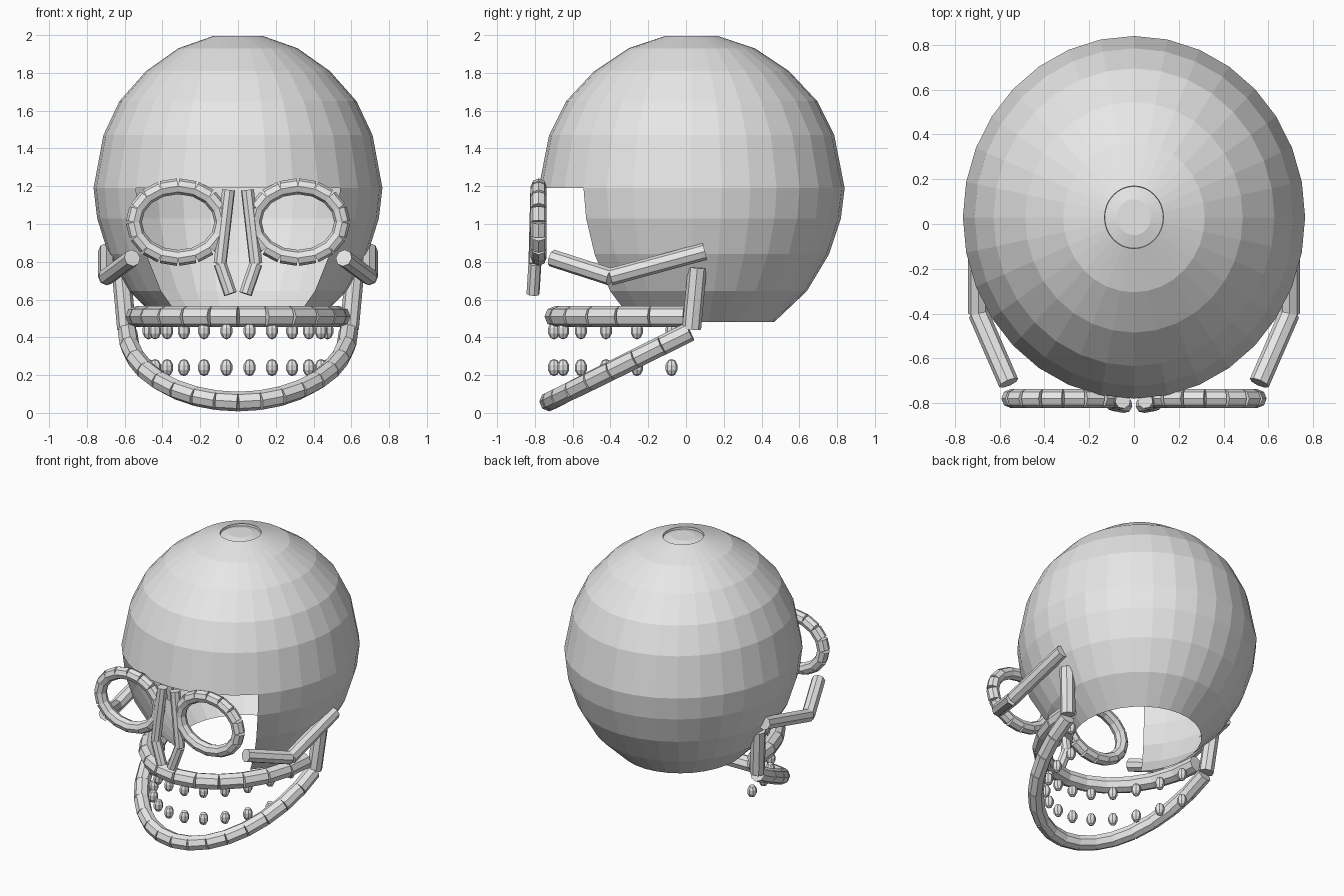
import bpy, bmesh, math
from mathutils import Vector

if "Cube" in bpy.data.objects:
    bpy.data.objects.remove(bpy.data.objects["Cube"])

bone = bpy.data.materials.new("bone_grey")
bone.diffuse_color = (0.8, 0.8, 0.8, 1)
bone.use_nodes = True
bone.node_tree.nodes["Principled BSDF"].inputs["Base Color"].default_value = bone.diffuse_color


def finish(name, bm):
    mesh = bpy.data.meshes.new(name)
    bm.to_mesh(mesh)
    bm.free()
    mesh.materials.append(bone)
    ob = bpy.data.objects.new(name, mesh)
    bpy.context.collection.objects.link(ob)
    return ob


def tubes(name, path, radius, closed=False):
    """One separate eight-sided capped rod for each step of the path."""
    bm = bmesh.new()
    pts = [Vector(p) for p in path]
    ends = pts[1:] + pts[:1] if closed else pts[1:]
    for a, b in zip(pts, ends):
        d = b - a
        rod = bmesh.ops.create_cone(bm, cap_ends=True, segments=8, radius1=radius,
                                    radius2=radius, depth=d.length)["verts"]
        turn = d.to_track_quat('Z', 'Y')
        for v in rod:
            v.co = turn @ v.co + (a + b) / 2
    return finish(name, bm)


def lathe(name, profile, start, sweep, steps, cap=False):
    """Elliptical shell around the skull axis, angles measured from the front."""
    bm = bmesh.new()
    full = sweep == 360
    rows = []
    for r, z in profile:
        row = []
        for i in range(steps if full else steps + 1):
            a = math.radians(start + sweep * i / steps)
            row.append(bm.verts.new((0.944 * r * math.sin(a), 0.03 - r * math.cos(a), z)))
        rows.append(row)
    for low, high in zip(rows, rows[1:]):
        for i in range(steps):
            j = (i + 1) % len(low)
            bm.faces.new((low[i], low[j], high[j], high[i]))
    if cap:
        bm.faces.new(rows[-1])
    return finish(name, bm)


# Skull: full dome with a shallow crown disc, and a lower shell open at the face
lathe("skull_dome", [(0.81, 1.19), (0.755, 1.47), (0.665, 1.65), (0.515, 1.81),
                     (0.335, 1.93), (0.14, 1.995), (0.138, 1.98), (0.08, 1.995)],
      0, 360, 32, cap=True)
lathe("skull_lower", [(0.436, 0.48), (0.61, 0.645), (0.727, 0.84), (0.79, 1.03), (0.81, 1.19)],
      45, 270, 24)

# Paired face parts
for side, s in (("left", -1), ("right", 1)):
    ring = [(s * 0.317 + 0.235 * math.sin(math.tau * i / 16), -0.78,
             1.01 + 0.19 * math.cos(math.tau * i / 16)) for i in range(16)]
    tubes(side + "_eye_socket", ring, 0.042, closed=True)
    tubes(side + "_nose_bone", [(s * 0.05, -0.79, 1.18), (s * 0.095, -0.80, 0.79),
                                (s * 0.04, -0.81, 0.63)], 0.035)
    tubes(side + "_cheekbone", [(s * 0.56, -0.71, 0.82), (s * 0.695, -0.40, 0.72),
                                (s * 0.695, 0.10, 0.855)], 0.046)
    tubes(side + "_jaw_hinge", [(s * 0.62, 0.06, 0.77), (s * 0.59, 0.03, 0.445)], 0.05)


def arc(n, rx, y0, ry, z0, rz):
    """Half ellipse opening to the back, sloping down to the front by rz."""
    ts = [math.pi * (i / n - 0.5) for i in range(n + 1)]
    return [(rx * math.sin(t), y0 - ry * math.cos(t), z0 - rz * math.cos(t)) for t in ts]


# Jaws
tubes("upper_jaw", arc(12, 0.54, -0.01, 0.685, 0.51, 0), 0.055)
tubes("lower_jaw", arc(16, 0.585, 0.02, 0.745, 0.43, 0.37), 0.052)

# Teeth: twelve small beads along each jaw
for name, z in (("upper_teeth", 0.435), ("lower_teeth", 0.24)):
    bm = bmesh.new()
    for i in range(12):
        t = math.radians(14.67 * (i - 5.5))
        bead = bmesh.ops.create_uvsphere(bm, u_segments=8, v_segments=5, radius=1)["verts"]
        for v in bead:
            v.co = Vector((v.co.x * 0.033 + 0.48 * math.sin(t),
                           v.co.y * 0.033 + 0.045 - 0.75 * math.cos(t),
                           v.co.z * 0.046 + z))
    finish(name, bm)
